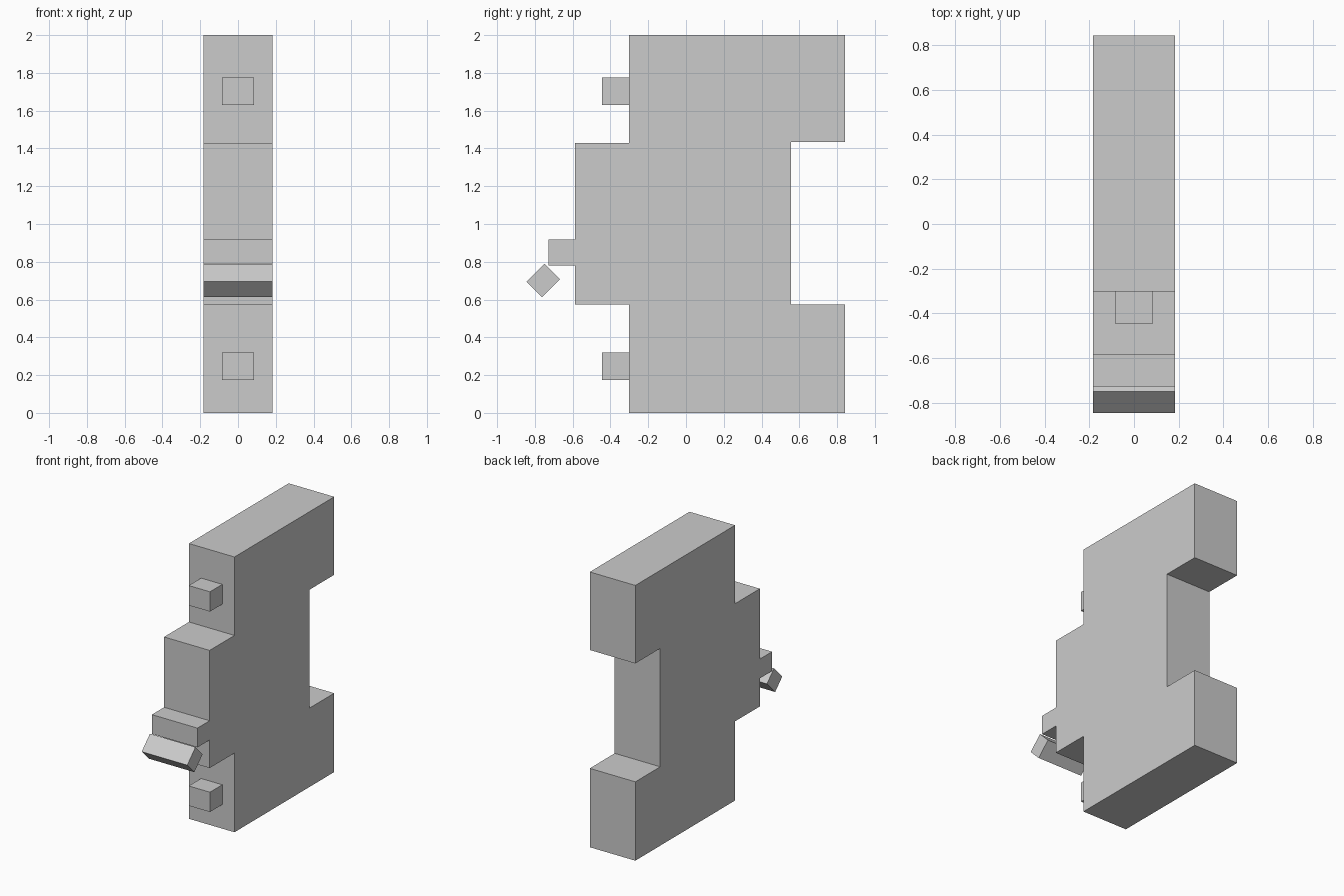
import bpy, bmesh, math

if "Cube" in bpy.data.objects:
    bpy.data.objects.remove(bpy.data.objects["Cube"])

HALF_W = 0.183


def extruded_profile(name, profile, half_width):
    """Solid made from a (y, z) side profile, extruded along x."""
    bm = bmesh.new()
    face = bm.faces.new([bm.verts.new((-half_width, y, z)) for y, z in profile])
    extruded = bmesh.ops.extrude_face_region(bm, geom=[face])["geom"]
    verts = [v for v in extruded if isinstance(v, bmesh.types.BMVert)]
    bmesh.ops.translate(bm, verts=verts, vec=(2 * half_width, 0, 0))
    bmesh.ops.recalc_face_normals(bm, faces=bm.faces)
    mesh = bpy.data.meshes.new(name)
    bm.to_mesh(mesh)
    bm.free()
    obj = bpy.data.objects.new(name, mesh)
    bpy.context.collection.objects.link(obj)
    return obj


def box(name, center, size, tilt=0.0):
    bpy.ops.mesh.primitive_cube_add(size=1, location=center, rotation=(tilt, 0, 0))
    obj = bpy.context.object
    obj.name = name
    obj.scale = size
    return obj


# Housing: stepped front and rail notch at the back
extruded_profile("housing", [
    (-0.302, 0), (0.843, 0), (0.843, 0.573), (0.557, 0.573),
    (0.557, 1.433), (0.843, 1.433), (0.843, 2), (-0.302, 2),
    (-0.302, 1.43), (-0.587, 1.43), (-0.587, 0.575), (-0.302, 0.575),
], HALF_W)

# Terminals above and below the raised front
for name, z in (("upper_terminal", 1.703), ("lower_terminal", 0.247)):
    box(name, (0, -0.373, z), (0.17, 0.142, 0.144))

# Switch mount and the tilted toggle in front of it
box("toggle_mount", (0, -0.657, 0.849), (2 * HALF_W, 0.14, 0.14))
box("toggle", (0, -0.756, 0.701), (2 * HALF_W, 0.134, 0.116), math.radians(45))
